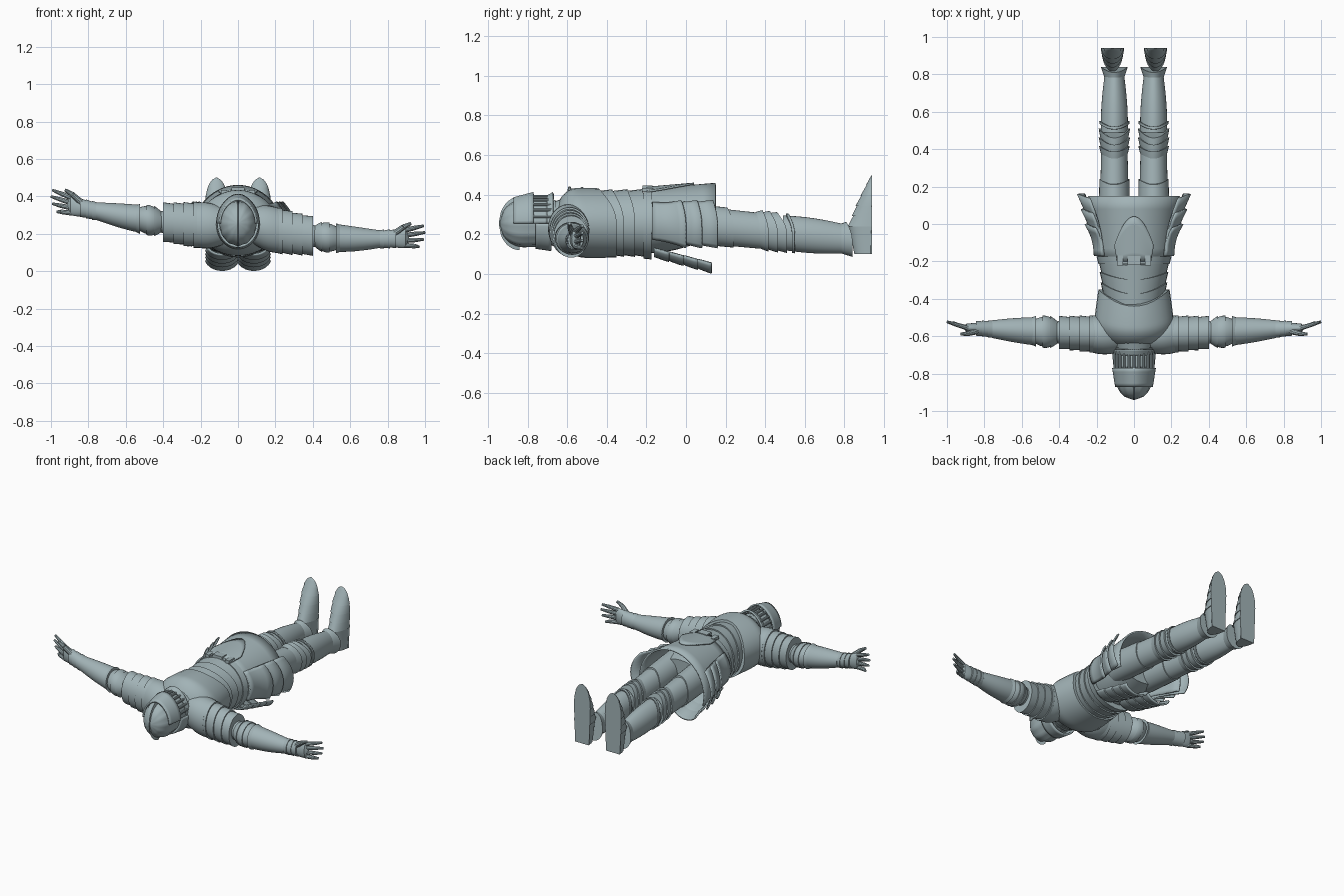
import bpy, bmesh, math
from mathutils import Vector

old = bpy.data.objects.get("Cube")
if old:
    bpy.data.objects.remove(old)

steel = bpy.data.materials.new("blue_grey_steel")
steel.use_nodes = True
colour = (.36, .45, .47, 1)
steel.diffuse_color = colour
steel.node_tree.nodes["Principled BSDF"].inputs["Base Color"].default_value = colour


# Frames: distance along a centre line, sideways offset and outward offset to a point
def body_frame(side=1):
    return lambda along, across, out: (side * across, along, .255 + out)


def leg_frame(side):
    return lambda along, across, out: (side * (.105 + across), along, .255 - along / 10 + out)


def foot_frame(side):
    return lambda along, across, out: (side * (.115 + across), .94 + out, along)


def arm_frame(side):
    def place(along, across, out):
        height = .17 + .2 * (along - .7) ** 2 if side > 0 else .24 + .14 * along ** 2
        return (side * along, -.6 + along / 20 + across, height + out)
    return place


def finish(name, bm, thick=0):
    bmesh.ops.recalc_face_normals(bm, faces=bm.faces)
    mesh = bpy.data.meshes.new(name)
    bm.to_mesh(mesh)
    bm.free()
    part = bpy.data.objects.new(name, mesh)
    bpy.context.collection.objects.link(part)
    mesh.materials.append(steel)
    bpy.ops.object.select_all(action="DESELECT")
    part.select_set(True)
    bpy.context.view_layer.objects.active = part
    bpy.ops.object.shade_smooth_by_angle(angle=math.radians(35))
    if thick:
        solid = part.modifiers.new("thickness", "SOLIDIFY")
        solid.thickness = thick
        solid.offset = 0


# A tapered plate or tube, with optional overlapping bands, dome and pointed edge
def shell(name, frame, span, wide, deep, bands=1, flare=0, bulge=0, dome=0, chevron=(0, 0),
          shift=(0, 0), arc=(0, 360), ridge=0, flute=0, thick=0, steps=5, sides=32):
    def blend(pair, factor):
        return pair[0] + (pair[1] - pair[0]) * factor

    bm = bmesh.new()
    closed = arc[1] - arc[0] == 360
    rings = []
    for band in range(bands):
        for step in range(steps + 1):
            f = (band + step / steps) / bands
            grow = 1 + flare * step / steps + bulge * math.sin(math.pi * f)
            if f < dome:
                grow *= max(math.sqrt(1 - (1 - f / dome) ** 2), .05)
            ring = []
            for i in range(sides if closed else sides + 1):
                angle = math.radians(blend(arc, i / sides))
                front = max(math.sin(angle), 0)
                size = grow * (1 + ridge * front ** 10 + flute * abs(math.cos(6 * angle)))
                along = blend(span, f) + blend(chevron, f) * front ** 2
                across = blend(wide, f) * size * math.cos(angle)
                out = blend(shift, f) + blend(deep, f) * size * math.sin(angle)
                ring.append(bm.verts.new(frame(along, across, out)))
            rings.append(ring)
    for first, second in zip(rings, rings[1:]):
        count = len(first)
        for i in range(count if closed else count - 1):
            j = (i + 1) % count
            bm.faces.new((first[i], first[j], second[j], second[i]))
    if not thick:
        bm.faces.new(rings[0])
        bm.faces.new(rings[-1])
        if not closed:
            bm.faces.new([r[0] for r in rings] + [r[-1] for r in reversed(rings)])
    finish(name, bm, thick)


def rod(bm, start, end, start_radius, end_radius):
    start, end = Vector(start), Vector(end)
    matrix = (end - start).to_track_quat("Z", "Y").to_matrix().to_4x4()
    matrix.translation = (start + end) / 2
    bmesh.ops.create_cone(bm, cap_ends=True, segments=10, radius1=start_radius,
                          radius2=end_radius, depth=(end - start).length, matrix=matrix)


def box(name, centre, size):
    bm = bmesh.new()
    bmesh.ops.create_cube(bm, size=1)
    bmesh.ops.scale(bm, vec=size, verts=bm.verts)
    bmesh.ops.translate(bm, vec=centre, verts=bm.verts)
    finish(name, bm)


body = body_frame()

# Torso
shell("breastplate", body, span=(-.67, -.35), wide=(.22, .19), deep=(.165, .172), bulge=.03,
      dome=.5, chevron=(0, -.09), ridge=.03, steps=16)
shell("breastplate_rim", body, span=(-.61, -.59), wide=(.18, .2), deep=(.14, .16),
      chevron=(.06, .08), arc=(20, 160), thick=.012)
shell("waist_lames", body, span=(-.37, -.2), wide=(.165, .18), deep=(.16, .162), bands=3,
      flare=.05, chevron=(-.08, -.02), ridge=.02)
shell("gorget", body, span=(-.74, -.62), wide=(.085, .12), deep=(.095, .12), bands=3, flare=.06)
shell("belt", body, span=(-.215, -.175), wide=(.19, .2), deep=(.178, .182))
box("buckle", centre=(0, -.195, .438), size=(.07, .05, .016))
for x in (-.075, .075):
    box("buckle_strap", centre=(x, -.195, .425), size=(.03, .055, .02))
shell("pelvis", body, span=(-.2, .06), wide=(.17, .16), deep=(.15, .1), bulge=.1)

# Skirt and hanging plates
shell("skirt", body, span=(-.2, .15), wide=(.185, .24), deep=(.17, .25), shift=(0, -.05),
      arc=(-15, 195), thick=.01)
shell("front_plate", body, span=(-.2, -.66), wide=(.19, .225), deep=(.18, .235), shift=(0, -.034),
      chevron=(0, .7), arc=(62, 118), thick=.01)
for side in (-1, 1):
    frame = body_frame(side)
    for layer in range(3):
        shell("side_tasset", frame, span=(-.17, .08 * layer), wide=(.21 - layer / 200, .26 + layer / 50),
              deep=(.17, .22), bulge=-.06, shift=(0, -.02), chevron=(0, -.06), arc=(-28, 38),
              thick=.01, sides=12)

    def rear_frame(along, across, out, frame=frame):
        return frame(along, .085 + across, out - .15 - along / 4)
    shell("rear_tasset", rear_frame, span=(-.16, .13), wide=(.08, .08), deep=(.055, .06), bands=4,
          flare=.12, arc=(195, 345), thick=.01, sides=10)

# Helmet
shell("helmet", body, span=(-.94, -.68), wide=(.1, .092), deep=(.122, .11), dome=.5, flute=.04,
      steps=16, sides=48)
shell("helmet_comb", body, span=(-.945, -.84), wide=(.008, .008), deep=(.135, .135), dome=1,
      steps=10, sides=12)
shell("visor", body, span=(-.87, -.77), wide=(.096, .112), deep=(.12, .145), arc=(0, 180),
      ridge=.06, thick=.01)
shell("chin_guard", body, span=(-.77, -.7), wide=(.1, .1), deep=(.125, .125), arc=(0, 180), thick=.008)
shell("chin_rim", body, span=(-.7, -.67), wide=(.1, .106), deep=(.13, .145), arc=(0, 180),
      ridge=.05, thick=.012)
shell("neck_guard", body, span=(-.76, -.68), wide=(.104, .112), deep=(.122, .134), arc=(180, 360),
      thick=.012)
for i in range(1, 12):
    angle = math.pi * i / 12
    x, z = .105 * math.cos(angle), .135 * math.sin(angle)
    bm = bmesh.new()
    rod(bm, body(-.785, x, z), body(-.68, x, z), .008, .008)
    finish("visor_bar", bm)

for side in (-1, 1):
    # Legs
    leg = leg_frame(side)
    shell("thigh_guard", leg, span=(-.04, .24), wide=(.085, .08), deep=(.1, .098),
          chevron=(0, -.03), ridge=.03)
    shell("thigh", leg, span=(.2, .4), wide=(.075, .07), deep=(.092, .09))
    shell("knee_guard", leg, span=(.37, .51), wide=(.07, .075), deep=(.088, .088), bands=3,
          flare=.12, bulge=.03, chevron=(-.02, -.05), ridge=.05)
    shell("greave", leg, span=(.49, .8), wide=(.072, .052), deep=(.085, .072), bulge=.1, ridge=.05,
          steps=10)
    shell("greave_band", leg, span=(.535, .55), wide=(.076, .077), deep=(.092, .092),
          chevron=(-.03, -.03), ridge=.05, thick=.008)
    shell("ankle_cuff", leg, span=(.78, .84), wide=(.052, .072), deep=(.072, .085),
          chevron=(0, -.03), ridge=.05)
    # Feet with flat soles
    foot = foot_frame(side)
    shell("foot_lames", foot, span=(.5, .24), wide=(.06, .055), deep=(.02, .115), bands=5,
          flare=.08, dome=.6, arc=(180, 360), sides=16)
    shell("ankle", foot, span=(.25, .1), wide=(.055, .048), deep=(.118, .09), arc=(180, 360), sides=16)
    shell("sole", foot, span=(.5, .1), wide=(.065, .052), deep=(.02, .02), dome=.4, arc=(180, 360),
          steps=12, sides=8)

    # Arms
    arm = arm_frame(side)
    shell("shoulder", arm, span=(.08, .22), wide=(.09, .1), deep=(.1, .12), bulge=.1)
    shell("pauldron", arm, span=(.13, .4), wide=(.1, .082), deep=(.125, .098), bands=5, flare=.08,
          dome=.3)
    shell("upper_arm", arm, span=(.38, .46), wide=(.062, .055), deep=(.06, .055))
    shell("elbow_guard", arm, span=(.41, .53), wide=(.06, .058), deep=(.056, .055), bands=3,
          flare=.1, bulge=.4)
    shell("forearm_guard", arm, span=(.53, .76), wide=(.075, .047), deep=(.073, .046), bulge=.05, ridge=.03)
    shell("forearm_rim", arm, span=(.55, .525), wide=(.072, .082), deep=(.07, .08))
    shell("glove_cuff", arm, span=(.75, .845), wide=(.045, .036), deep=(.047, .046), bands=3, flare=.1)
    shell("palm", arm, span=(.915, .82), wide=(.018, .028), deep=(.05, .04), bulge=.15, dome=.2)
    bm = bmesh.new()
    for i in range(4):
        spread = -.04 + .027 * i
        tip = 1 - .008 * (i - 2) ** 2
        knuckle = arm(.945, .013, spread * 1.2)
        rod(bm, arm(.89, 0, spread), knuckle, .014, .012)
        rod(bm, knuckle, arm(tip, .027, spread * 1.35), .012, .007)
    thumb = arm(.885, -.03, .06)
    rod(bm, arm(.84, -.015, .03), thumb, .017, .014)
    rod(bm, thumb, arm(.925, -.035, .075), .014, .008)
    finish("fingers", bm)
